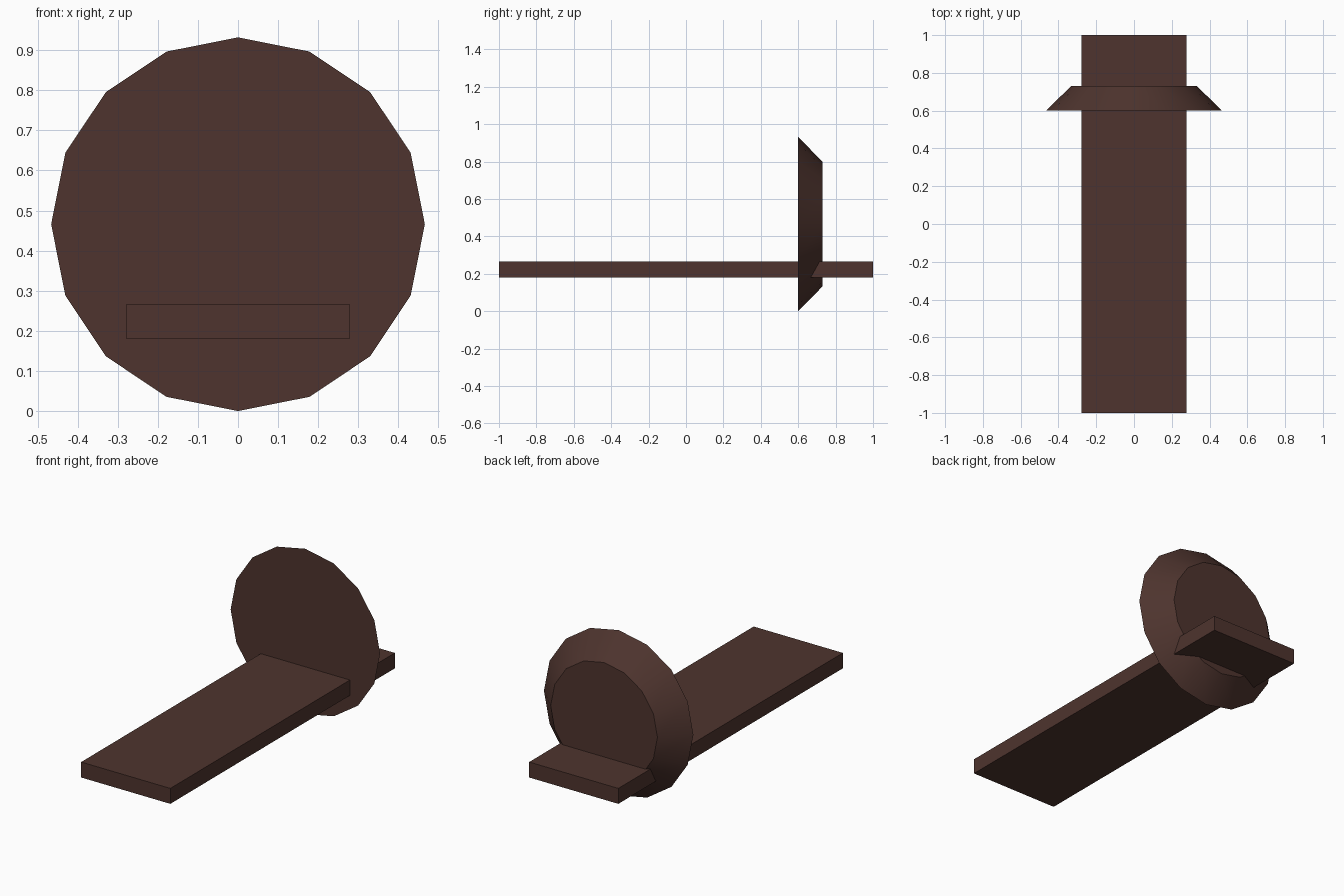
import bpy, bmesh, math
from mathutils import Matrix

if "Cube" in bpy.data.objects:
    bpy.data.objects.remove(bpy.data.objects["Cube"])

brown = bpy.data.materials.new("dark_brown")
brown.diffuse_color = (0.0762, 0.0343, 0.0273, 1)
brown.use_nodes = True
brown.node_tree.nodes["Principled BSDF"].inputs["Base Color"].default_value = brown.diffuse_color


def add_object(name, bm):
    mesh = bpy.data.meshes.new(name)
    bm.to_mesh(mesh)
    bm.free()
    mesh.materials.append(brown)
    ob = bpy.data.objects.new(name, mesh)
    bpy.context.collection.objects.link(ob)
    return ob


# Long flat plank running front to back
bm = bmesh.new()
bmesh.ops.create_cube(bm, size=1, matrix=Matrix.Translation((0, 0, 0.223))
                      @ Matrix.Diagonal((0.556, 2, 0.087, 1)))
add_object("plank", bm)

# Sixteen-sided tapered disc, wide face forward, narrowing to the back
bm = bmesh.new()
R_FRONT, R_BACK, Y_FRONT, Y_BACK = 0.466, 0.333, 0.60, 0.73
bmesh.ops.create_cone(bm, cap_ends=True, segments=16, radius1=R_FRONT, radius2=R_BACK,
                      depth=Y_BACK - Y_FRONT,
                      matrix=Matrix.Translation((0, (Y_FRONT + Y_BACK) / 2, R_FRONT))
                      @ Matrix.Rotation(-math.pi / 2, 4, 'X'))
disc = add_object("tapered_disc", bm)

# Smooth rim with sharp cap edges
bpy.context.view_layer.objects.active = disc
disc.select_set(True)
bpy.ops.object.shade_smooth_by_angle(angle=math.radians(30))
